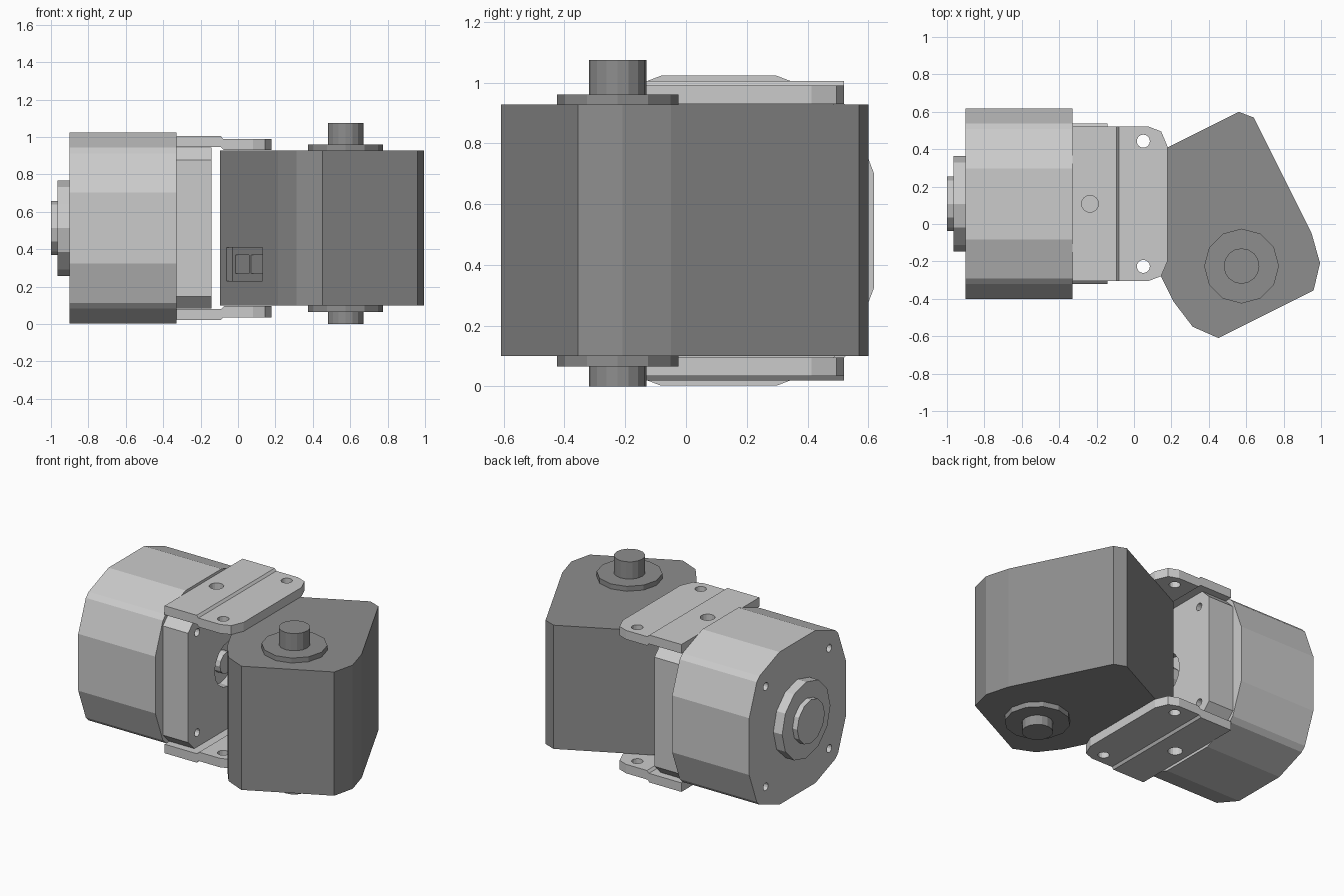
import bpy, bmesh
from math import cos, sin, pi, radians
from mathutils import Matrix

if "Cube" in bpy.data.objects:
    bpy.data.objects.remove(bpy.data.objects["Cube"])

CY, CZ = 0.108, 0.5125          # axis of the lying motor
MAP = {'x': lambda a, b, t: (t, a, b), 'y': lambda a, b, t: (a, t, b), 'z': lambda a, b, t: (a, b, t)}


def prism(name, pts, axis, lo, hi, matrix=None):
    """Extrude a closed 2D outline along an axis."""
    bm = bmesh.new()
    f = MAP[axis]
    a = [bm.verts.new(f(p[0], p[1], lo)) for p in pts]
    b = [bm.verts.new(f(p[0], p[1], hi)) for p in pts]
    bm.faces.new(a)
    bm.faces.new(b)
    for i in range(len(pts)):
        j = (i + 1) % len(pts)
        bm.faces.new((a[i], a[j], b[j], b[i]))
    if matrix:
        bm.transform(matrix)
    bmesh.ops.recalc_face_normals(bm, faces=bm.faces)
    me = bpy.data.meshes.new(name)
    bm.to_mesh(me)
    bm.free()
    ob = bpy.data.objects.new(name, me)
    bpy.context.collection.objects.link(ob)
    return ob


def ring(a, b, r, n):
    return [(a + r * cos(2 * pi * i / n), b + r * sin(2 * pi * i / n)) for i in range(n)]


def rect(a0, a1, b0, b1):
    return [(a0, b0), (a1, b0), (a1, b1), (a0, b1)]


def corners(quarter):
    """Repeat a quarter outline in all four quadrants around the motor axis."""
    q, r = quarter, quarter[::-1]
    pts = q + [(-a, b) for a, b in r] + [(-a, -b) for a, b in q] + [(a, -b) for a, b in r]
    return [(a + CY, b + CZ) for a, b in pts]


def cut(ob, cutters, op='DIFFERENCE'):
    """Apply booleans one after another and remove the cutters."""
    for c in cutters:
        c.hide_render = True
        m = ob.modifiers.new('cut', 'BOOLEAN')
        m.operation, m.object, m.solver = op, c, 'EXACT'
        dg = bpy.context.evaluated_depsgraph_get()
        dg.update()
        me = bpy.data.meshes.new_from_object(ob.evaluated_get(dg))
        ob.modifiers.clear()
        ob.data = me
        bpy.data.objects.remove(c)


def bolt_holes(lo, hi):
    return [prism('hole_cutter', ring(CY + sy * .335, CZ + sz * .335, .026, 12), 'x', lo, hi)
            for sy in (-1, 1) for sz in (-1, 1)]


# Motor housing with bolt holes
housing = prism('motor_housing', corners([(.51, .19), (.43, .40), (.40, .43), (.19, .51)]), 'x', -.90, -.33)
cut(housing, bolt_holes(-1, -.82))
prism('rear_boss', ring(CY, CZ, .255, 12), 'x', -.965, -.88)
prism('rear_cap', ring(CY, CZ, .145, 12), 'x', -1.0, -.95)

# Square front block with a central recess and shaft stub
block = prism('front_block', corners([(.43, .365), (.365, .43)]), 'x', -.34, -.143)
cut(block, bolt_holes(-.22, -.1) + [prism('recess_cutter', ring(CY, CZ, .15, 16), 'x', -.21, -.1)])
prism('shaft_stub', ring(CY, CZ, .07, 12), 'x', -.25, -.16)

# Stepped brackets above and below
half = [(-.33, .412), (.08, .412), (.145, .387), (.18, .305)]
outline = [(x, CY + y) for x, y in half] + [(x, CY - y) for x, y in half[::-1]]
section = [(-.33, .945), (-.09, .945), (-.075, .93), (.18, .93), (.18, .99), (-.08, .99), (-.093, 1.005), (-.33, 1.005)]
for name, s in (('upper_bracket', 1), ('lower_bracket', -1)):
    plate = prism(name, [(x, CZ + s * (z - CZ)) for x, z in section], 'y', CY - .5, CY + .5)
    # keep the free outer edge of the outline inside the cutter's sides
    cut(plate, [prism('outline_cutter', [(x if x > -.3 else -.4, y) for x, y in outline], 'z', -.2, 1.3)], 'INTERSECT')
    cut(plate, [prism('hole_cutter', ring(x, y, r, 16), 'z', -.2, 1.3)
                for x, y, r in ((.05, CY + .335, .035), (.05, CY - .335, .035), (-.235, CY, .045))])

# Dark gearbox, turned about z
turn = Matrix.Rotation(radians(26.57), 4, 'Z')
side = [(.062, .286), (.004, .223), (.004, -.469), (.035, -.632), (.131, -.747)]
gearbox = prism('gearbox', side + [(.831 - u, v) for u, v in side[::-1]], 'z', .10, .927, turn)
# Socket recess with two pockets
cut(gearbox, [prism('socket_cutter', rect(-.1, .039, -.283, .145), 'z', .23, .41, turn),
              prism('pocket_cutter', rect(.0, .15, -.055, .11), 'z', .27, .37, turn),
              prism('pocket_cutter', rect(.0, .15, -.245, -.08), 'z', .27, .37, turn)])

# Output flanges and shafts
dark = [gearbox]
for name, f0, f1, s0, s1 in (('upper', .9, .96, .95, 1.075), ('lower', .065, .12, 0, .08)):
    dark.append(prism(name + '_flange', ring(.575, -.225, .2, 12), 'z', f0, f1))
    dark.append(prism(name + '_shaft', ring(.575, -.225, .095, 16), 'z', s0, s1))

mat = bpy.data.materials.new('dark_grey')
mat.diffuse_color = (.27, .27, .27, 1)
mat.use_nodes = True
mat.node_tree.nodes["Principled BSDF"].inputs["Base Color"].default_value = mat.diffuse_color
for ob in dark:
    ob.data.materials.clear()
    ob.data.materials.append(mat)
